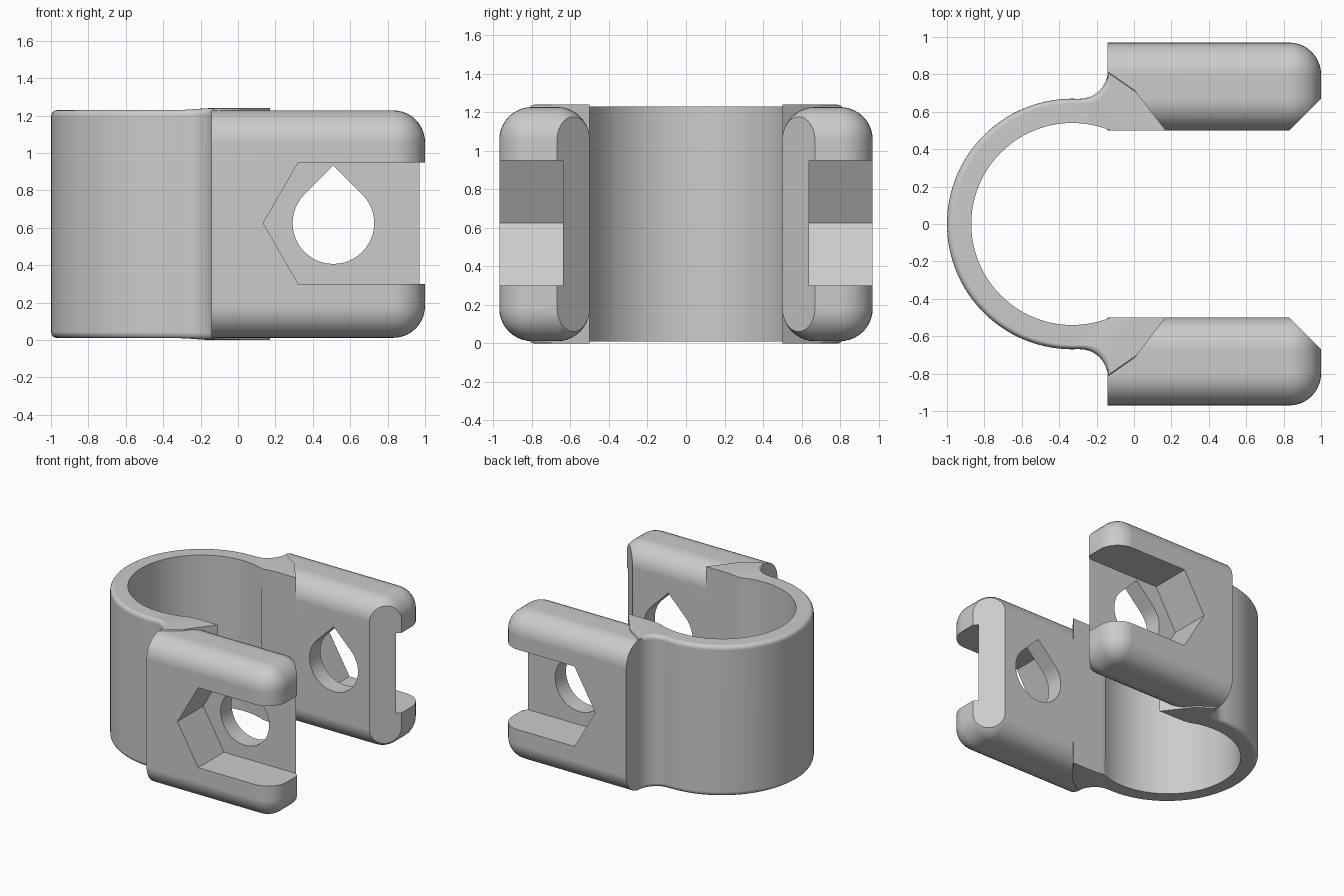
import bpy
import bmesh
import math
from mathutils import Vector

if "Cube" in bpy.data.objects:
    bpy.data.objects.remove(bpy.data.objects["Cube"], do_unlink=True)

grey = bpy.data.materials.new("plain_grey")
grey.use_nodes = True
grey.diffuse_color = (0.6, 0.6, 0.6, 1)
grey.node_tree.nodes["Principled BSDF"].inputs["Base Color"].default_value = (0.6, 0.6, 0.6, 1)

MID_Z = 0.62
HOLE_X, HOLE_Z = 0.51, 0.625


def finish(name, bm):
    bmesh.ops.recalc_face_normals(bm, faces=bm.faces[:])
    mesh = bpy.data.meshes.new(name)
    bm.to_mesh(mesh)
    bm.free()
    mesh.materials.append(grey)
    obj = bpy.data.objects.new(name, mesh)
    bpy.context.collection.objects.link(obj)
    return obj


def loft(name, sections):
    """Skin closed cross-sections and cap both ends."""
    bm = bmesh.new()
    rows = [[bm.verts.new(p) for p in s] for s in sections]
    n = len(rows[0])
    for a, b in zip(rows, rows[1:]):
        for i in range(n):
            j = (i + 1) % n
            bm.faces.new((a[i], a[j], b[j], b[i]))
    bm.faces.new(rows[0])
    bm.faces.new(rows[-1])
    return finish(name, bm)


def polar(cx, cy, r, degrees):
    a = math.radians(degrees)
    return Vector((cx + r * math.cos(a), cy + r * math.sin(a), 0))


def combine(target, tool, operation):
    mod = target.modifiers.new(operation.lower(), 'BOOLEAN')
    mod.operation = operation
    mod.solver = 'EXACT'
    mod.object = tool
    bpy.context.view_layer.objects.active = target
    bpy.ops.object.modifier_apply(modifier=mod.name)
    bpy.data.objects.remove(tool, do_unlink=True)


# Ring wall: outer and inner outline points of one half, ending inside the jaw
half = []
ARC, FILLET = 30, 8
for i in range(ARC + 1):
    t = i / ARC
    half.append((polar(-0.33, 0, 0.67, 180 - 92.8 * t),
                 polar(-0.33, 0, 0.54, 180 - 112.2 * t)))
for i in range(1, FILLET + 1):
    t = i / FILLET
    half.append((polar(-0.29, 0.819, 0.15, 267.2 + 92.8 * t),
                 Vector((-0.126 + 0.186 * t, 0.5, 0))))
half.append((Vector((0, 0.72, 0)), Vector((0.17, 0.5, 0))))


def mirrored(p):
    return Vector((p.x, -p.y, 0))


def wall_section(outer, inner):
    """Wall cross-section with softened outer rims and a slight swell at the jaws."""
    t = min(1, max(0, (outer.x + 0.35) / 0.2))
    h = 0.61 + 0.01 * t * t * (3 - 2 * t)
    d = (outer - inner).normalized()
    r = 0.035
    rim = []
    for k in range(5):
        a = math.pi / 2 * k / 4
        rim.append((outer - d * r * (1 - math.sin(a)), h - r + r * math.cos(a)))
    pts = [(inner, h)] + rim
    pts += [(p, -z) for p, z in reversed(pts)]
    return [(p.x, p.y, MID_Z + z) for p, z in pts]


path = [(mirrored(o), mirrored(i)) for o, i in reversed(half[1:])] + half
clamp = loft("clamp_body", [wall_section(o, i) for o, i in path])


def make_jaw(side):
    """Rounded block, square at the ring end, chamfered at the mouth."""
    x0, x1, y0, y1, h = -0.142, 1.0, 0.5, 0.97, 0.608
    bm = bmesh.new()
    bmesh.ops.create_cube(bm, size=1)
    for v in bm.verts:
        v.co = (x1 if v.co.x > 0 else x0, y1 if v.co.y > 0 else y0,
                MID_Z + (h if v.co.z > 0 else -h))
    edges = [e for e in bm.edges if max(v.co.x for v in e.verts) > 0]
    bmesh.ops.bevel(bm, geom=edges, offset=0.17, segments=10, profile=0.5,
                    affect='EDGES', clamp_overlap=False)
    bmesh.ops.bisect_plane(bm, geom=bm.verts[:] + bm.edges[:] + bm.faces[:],
                           dist=1e-5, plane_co=(0.995, 0.665, 0),
                           plane_no=(1, -1, 0), clear_outer=True)
    bmesh.ops.holes_fill(bm, edges=bm.edges[:], sides=0)
    for v in bm.verts:
        v.co.y *= side
    return finish("jaw", bm)


def cutter(name, outline, y0, y1):
    return loft(name, [[(x, y, z) for x, z in outline] for y in (y0, y1)])


# Open-ended hexagonal nut slot and teardrop bolt hole
R = 0.375
flat = R * math.sqrt(3) / 2
slot = [(HOLE_X - R, HOLE_Z), (HOLE_X - R / 2, HOLE_Z + flat), (1.2, HOLE_Z + flat),
        (1.2, HOLE_Z - flat), (HOLE_X - R / 2, HOLE_Z - flat)]
r = 0.218
drop = [polar(HOLE_X, HOLE_Z, r, 135 + 270 * i / 36)[:2] for i in range(37)]
drop.append((HOLE_X, HOLE_Z + r * math.sqrt(2)))

for side in (1, -1):
    combine(clamp, make_jaw(side), 'UNION')
    combine(clamp, cutter("nut_slot", slot, side * 0.64, side * 1.2), 'DIFFERENCE')
    combine(clamp, cutter("bolt_hole", drop, side * 0.4, side * 1.2), 'DIFFERENCE')

# Smooth rounds, crisp edges
bpy.ops.object.select_all(action='DESELECT')
clamp.select_set(True)
bpy.context.view_layer.objects.active = clamp
bpy.ops.object.shade_smooth_by_angle(angle=math.radians(30))
weighted = clamp.modifiers.new("even_shading", 'WEIGHTED_NORMAL')
weighted.keep_sharp = True
